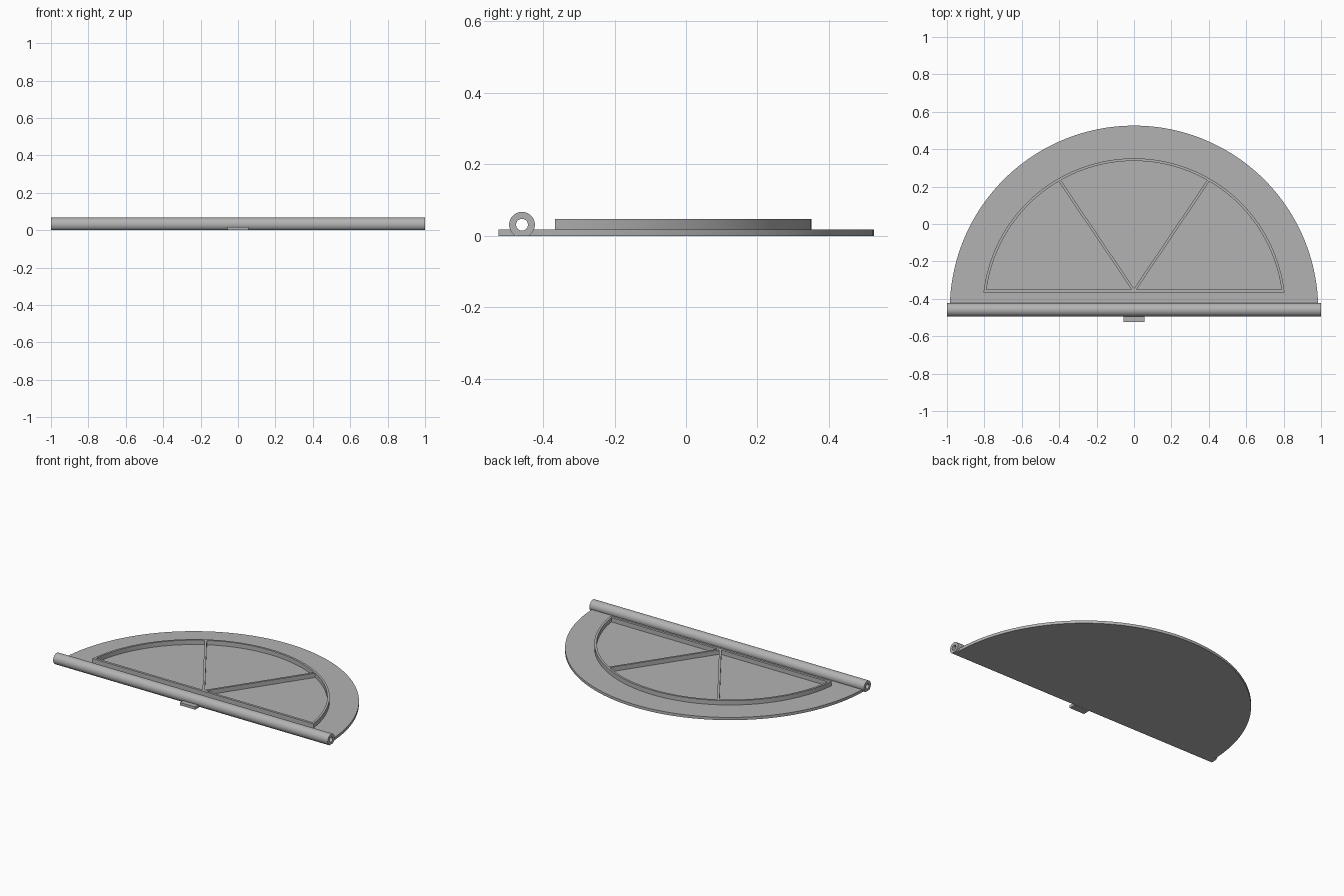
import bpy, bmesh, math
from mathutils import Vector

if "Cube" in bpy.data.objects:
    bpy.data.objects.remove(bpy.data.objects["Cube"], do_unlink=True)

grey = bpy.data.materials.new("plain grey")
grey.use_nodes = True
colour = (0.45, 0.45, 0.45, 1)
grey.diffuse_color = colour
grey.node_tree.nodes["Principled BSDF"].inputs["Base Color"].default_value = colour

CENTRE_Y = -0.459   # shared centre of the arcs and the hinge tube
PLATE_TOP = 0.018
RIB_TOP = 0.047


def finish(name, bm):
    bmesh.ops.remove_doubles(bm, verts=bm.verts, dist=1e-6)
    bmesh.ops.recalc_face_normals(bm, faces=bm.faces)
    mesh = bpy.data.meshes.new(name)
    bm.to_mesh(mesh)
    bm.free()
    mesh.materials.append(grey)
    obj = bpy.data.objects.new(name, mesh)
    bpy.context.collection.objects.link(obj)
    bpy.ops.object.select_all(action='DESELECT')
    obj.select_set(True)
    bpy.context.view_layer.objects.active = obj
    bpy.ops.object.shade_smooth_by_angle(angle=math.radians(30))
    return obj


def half_disc(radius, base_y, steps=96):
    """Arc outline cut off by a straight line at base_y."""
    start = math.asin((base_y - CENTRE_Y) / radius)
    angles = [start + (math.pi - 2 * start) * i / steps for i in range(steps + 1)]
    return [(radius * math.cos(a), CENTRE_Y + radius * math.sin(a)) for a in angles]


def prism(name, outline, z0, z1):
    bm = bmesh.new()
    face = bm.faces.new([bm.verts.new((x, y, z0)) for x, y in outline])
    top = bmesh.ops.extrude_face_region(bm, geom=[face], use_keep_orig=True)
    verts = [v for v in top["geom"] if isinstance(v, bmesh.types.BMVert)]
    bmesh.ops.translate(bm, verts=verts, vec=(0, 0, z1 - z0))
    return finish(name, bm)


def hollow_prism(name, outer, inner, low, high, place):
    """Extrude the band between two matching closed outlines."""
    bm = bmesh.new()
    loops = [[bm.verts.new(place(a, b, h)) for a, b in loop]
             for loop, h in ((outer, low), (outer, high), (inner, high), (inner, low))]
    n = len(outer)
    for k in range(4):
        p, q = loops[k], loops[(k + 1) % 4]
        for i in range(n):
            j = (i + 1) % n
            bm.faces.new((p[i], p[j], q[j], q[i]))
    return finish(name, bm)


# Half-round base plate, ending inside the tube wall
prism("base_plate", half_disc(0.985, -0.441), 0, PLATE_TOP)

# Front tab
prism("front_tab", [(-0.055, -0.525), (0.055, -0.525), (0.055, -0.478), (-0.055, -0.478)],
      0, PLATE_TOP)

# Hinge tube with a through bore, flattened where it meets the ground
def circle(radius, steps=64):
    return [(CENTRE_Y + radius * math.cos(math.tau * i / steps),
             max(0, 0.031 + radius * math.sin(math.tau * i / steps))) for i in range(steps)]

hollow_prism("hinge_tube", circle(0.036), circle(0.0165), -1, 1,
             lambda y, z, x: (x, y, z))

# Raised window rim
hollow_prism("window_rim", half_disc(0.810, -0.366), half_disc(0.796, -0.350),
             PLATE_TOP, RIB_TOP, lambda x, y, z: (x, y, z))

# Two slanted glazing bars
for side, name in ((1, "left_bar"), (-1, "right_bar")):
    foot, tip = Vector((0, -0.357)), Vector((side * 0.402, 0.238))
    along = (tip - foot).normalized()
    across = Vector((-along.y, along.x)) * 0.007
    prism(name, [foot - across, tip - across, tip + across, foot + across],
          PLATE_TOP, RIB_TOP)
